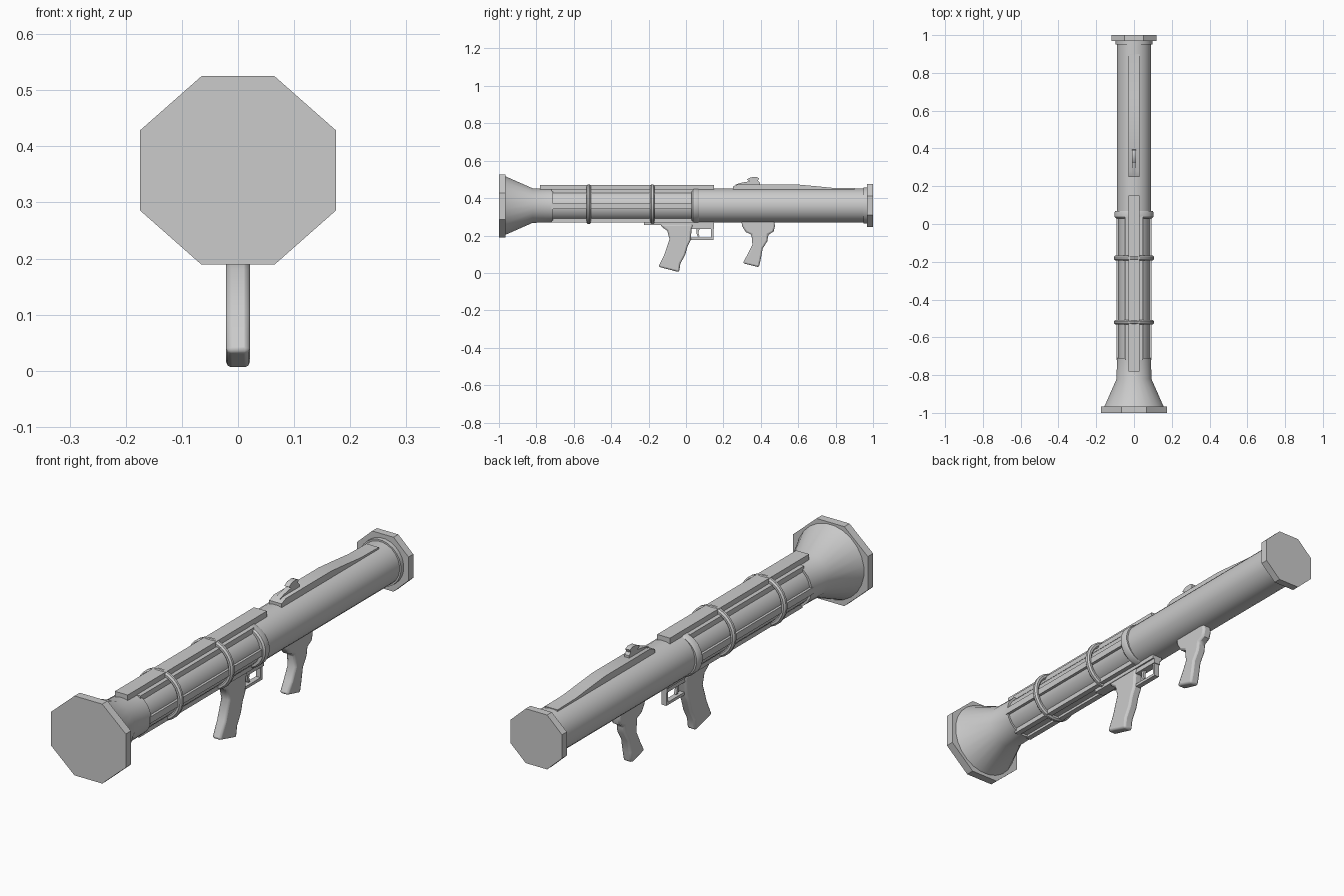
import bpy, bmesh, math
from mathutils import Vector

if "Cube" in bpy.data.objects:
    bpy.data.objects.remove(bpy.data.objects["Cube"], do_unlink=True)

AXIS = 0.36  # height of the tube axis

grey = bpy.data.materials.new("plain_grey")
grey.use_nodes = True
grey.diffuse_color = (0.6, 0.6, 0.6, 1)
shader = next(n for n in grey.node_tree.nodes if n.type == "BSDF_PRINCIPLED")
shader.inputs["Base Color"].default_value = (0.6, 0.6, 0.6, 1)
shader.inputs["Roughness"].default_value = 0.7


def finish(name, bm, bevel=0, smooth=True):
    """Turn a bmesh into a shaded object."""
    bmesh.ops.recalc_face_normals(bm, faces=bm.faces)
    mesh = bpy.data.meshes.new(name)
    bm.to_mesh(mesh)
    bm.free()
    mesh.materials.append(grey)
    obj = bpy.data.objects.new(name, mesh)
    bpy.context.collection.objects.link(obj)
    if bevel:
        mod = obj.modifiers.new("soft_edges", "BEVEL")
        mod.width, mod.segments = bevel, 2
        mod.limit_method, mod.angle_limit = "ANGLE", math.radians(50)
    if smooth:
        bpy.ops.object.select_all(action="DESELECT")
        obj.select_set(True)
        bpy.context.view_layer.objects.active = obj
        bpy.ops.object.shade_smooth_by_angle(angle=math.radians(40))
    return obj


def extrude(name, points, offset, bevel=0, smooth=True):
    """Extrude a closed outline by an offset."""
    bm = bmesh.new()
    face = bm.faces.new([bm.verts.new(p) for p in points])
    result = bmesh.ops.extrude_face_region(bm, geom=[face])
    verts = [v for v in result["geom"] if isinstance(v, bmesh.types.BMVert)]
    bmesh.ops.translate(bm, verts=verts, vec=Vector(offset))
    return finish(name, bm, bevel, smooth)


def side_profile(name, outline, half, bevel=0):
    """Extrude a (y, z) outline across x."""
    return extrude(name, [(-half, y, z) for y, z in outline], (2 * half, 0, 0), bevel)


def octagon(name, y0, y1, hx, hz, ex, ez, z):
    """Eight-sided plate across the tube."""
    quarter = [(ex, hz), (hx, ez)]
    pts = quarter + [(x, -h) for x, h in reversed(quarter)]
    pts += [(-x, -h) for x, h in quarter] + [(-x, h) for x, h in reversed(quarter)]
    return extrude(name, [(x, y0, z + h) for x, h in pts], (0, y1 - y0, 0), smooth=False)


def lathe(name, profile, sides=24, sx=1.0, z=AXIS, closed=False):
    """Spin a (y, radius) profile about the tube axis."""
    bm = bmesh.new()
    rings = []
    for y, r in profile:
        angles = [2 * math.pi * (i + 0.5) / sides for i in range(sides)]
        rings.append([bm.verts.new((sx * r * math.cos(a), y, z + r * math.sin(a))) for a in angles])
    pairs = list(zip(rings, rings[1:]))
    if closed:
        pairs.append((rings[-1], rings[0]))
    for a, b in pairs:
        for i in range(sides):
            j = (i + 1) % sides
            bm.faces.new((a[i], a[j], b[j], b[i]))
    if not closed:
        bm.faces.new(rings[0])
        bm.faces.new(rings[-1])
    return finish(name, bm)


def box(name, x, y0, y1, z0, z1, half):
    pts = [(x - half, y0, z0), (x + half, y0, z0), (x + half, y0, z1), (x - half, y0, z1)]
    return extrude(name, pts, (0, y1 - y0, 0), smooth=False)


# Front cover and flared cone
octagon("front_cover", -1, -0.965, 0.175, 0.168, 0.065, 0.071, 0.357)
lathe("front_flare", [(-0.966, 0.158), (-0.82, 0.093), (-0.71, 0.091)])

# Slim core tube and main rear tube
lathe("core_tube", [(-0.72, 0.082), (0.05, 0.082)])
lathe("rear_tube", [(0.04, 0.091), (0.97, 0.091)])
lathe("tube_collar", [(0.03, 0.088), (0.037, 0.094), (0.063, 0.094), (0.07, 0.09)], sx=1.1)
lathe("rear_step", [(0.95, 0.098), (0.972, 0.098)])
octagon("rear_cap", 0.968, 1, 0.12, 0.115, 0.05, 0.05, AXIS)

# Long ribs around the core
for side, sign in (("left", 1), ("right", -1)):
    box(side + "_middle_rib", sign * 0.082, -0.72, 0.04, 0.342, 0.37, 0.01)
    box(side + "_upper_rib", sign * 0.036, -0.72, 0.04, 0.425, 0.448, 0.012)
    box(side + "_lower_rib", sign * 0.03, -0.72, 0.04, 0.27, 0.29, 0.012)

# Clamp rings
for name, y in (("front_ring", -0.52), ("back_ring", -0.18)):
    section = [(y + 0.013 * math.cos(t * math.pi / 4 + 0.39), 0.096 + 0.012 * math.sin(t * math.pi / 4 + 0.39))
               for t in range(8)]
    lathe(name, section, sides=28, z=0.367, closed=True)

# Rails along the top and bottom
box("top_rail", 0, -0.78, 0.15, 0.437, 0.47, 0.03)
box("grip_plate", 0, -0.225, 0.15, 0.255, 0.275, 0.022)
side_profile("rear_ridge", [(0.25, 0.43), (0.25, 0.462), (0.28, 0.474), (0.58, 0.474), (0.68, 0.465),
                            (0.78, 0.455), (0.9, 0.453), (0.9, 0.43)], 0.029)

# Sight
side_profile("sight", [(0.26, 0.47), (0.29, 0.481), (0.34, 0.49), (0.325, 0.499), (0.345, 0.511), (0.375, 0.513),
                       (0.39, 0.506), (0.385, 0.494), (0.395, 0.484), (0.395, 0.47)], 0.011)

# Grips
side_profile("front_grip", [(-0.14, 0.26), (-0.125, 0.243), (-0.1, 0.225), (-0.088, 0.18), (-0.115, 0.1),
                            (-0.147, 0.033), (-0.037, 0.004), (-0.03, 0.05), (-0.005, 0.095), (0.008, 0.14),
                            (0.025, 0.175), (0.03, 0.235), (0.04, 0.26)], 0.021, 0.009)
side_profile("rear_grip", [(0.295, 0.285), (0.3, 0.25), (0.32, 0.218), (0.35, 0.205), (0.355, 0.15), (0.33, 0.1),
                           (0.303, 0.052), (0.39, 0.03), (0.4, 0.075), (0.41, 0.13), (0.435, 0.17),
                           (0.44, 0.205), (0.468, 0.22), (0.476, 0.25), (0.47, 0.285)], 0.021, 0.009)

# Trigger and its guard
box("trigger_housing", 0, 0.025, 0.15, 0.235, 0.258, 0.016)
box("guard_bottom", 0, 0.02, 0.147, 0.177, 0.189, 0.011)
box("guard_back", 0, 0.135, 0.147, 0.177, 0.24, 0.011)
side_profile("trigger", [(0.055, 0.24), (0.075, 0.24), (0.066, 0.215), (0.073, 0.195), (0.062, 0.195),
                         (0.055, 0.215)], 0.006)
